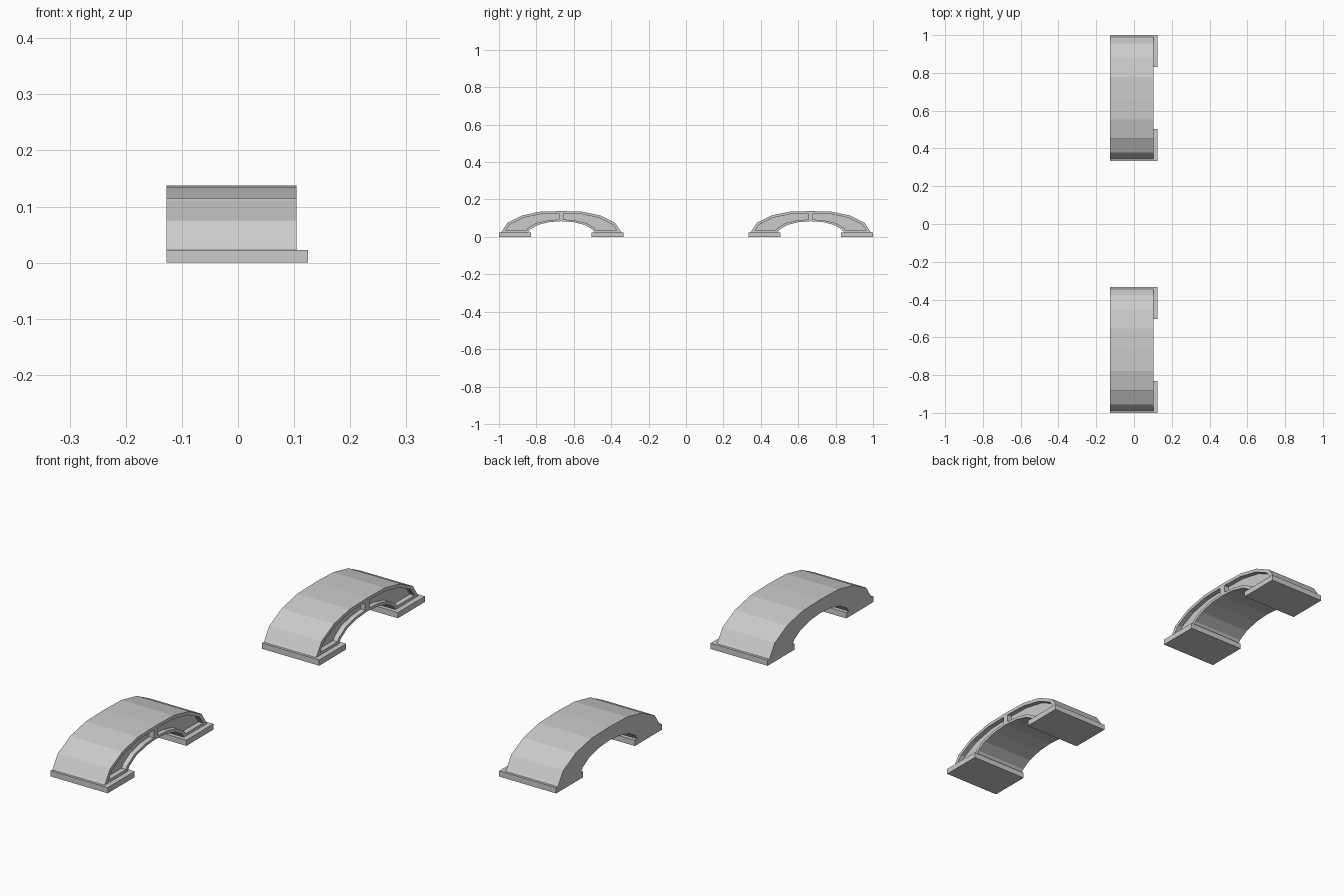
import bpy, bmesh

if "Cube" in bpy.data.objects:
    bpy.data.objects.remove(bpy.data.objects["Cube"])

X0, XR, X1, XP = -0.127, 0.084, 0.104, 0.125   # back, recess floor, front rim, plinth front
CY = 0.667                                      # centre of each arch along y
BASE = 0.023                                    # plinth height


def prism(name, profile, xa, xb, cy):
    """Extrude a (y, z) outline along x."""
    bm = bmesh.new()
    face = bm.faces.new([bm.verts.new((xa, cy + y, z)) for y, z in profile])
    new = bmesh.ops.extrude_face_region(bm, geom=[face])["geom"]
    bmesh.ops.translate(bm, vec=(xb - xa, 0, 0),
                        verts=[v for v in new if isinstance(v, bmesh.types.BMVert)])
    bmesh.ops.recalc_face_normals(bm, faces=bm.faces[:])
    me = bpy.data.meshes.new(name)
    bm.to_mesh(me)
    bm.free()
    ob = bpy.data.objects.new(name, me)
    bpy.context.collection.objects.link(ob)
    return ob


def rect(ya, yb, za, zb):
    return [(ya, za), (yb, za), (yb, zb), (ya, zb)]


def mirrored(half):
    """Full arch line from its half; the last point sits on the axis."""
    return half + [(-y, z) for y, z in reversed(half[:-1])]


# Arch lines from foot to crown
outer = mirrored([(0.323, BASE), (0.319, 0.028), (0.288, 0.075), (0.216, 0.111),
                  (0.212, 0.114), (0.1125, 0.135), (0, 0.138)])
outer_in = mirrored([(0.306, BASE), (0.302, 0.028), (0.274, 0.067), (0.207, 0.100),
                     (0.203, 0.102), (0.109, 0.122), (0, 0.125)])
inner = mirrored([(0.178, BASE), (0.166, 0.040), (0.125, 0.064), (0.065, 0.079), (0, 0.084)])
inner_in = mirrored([(0.193, BASE), (0.179, 0.047), (0.134, 0.074), (0.070, 0.089), (0, 0.094)])

for label, cy in (("near", -CY), ("far", CY)):
    # Main vault
    prism(f"{label}_arch_body", outer + inner[::-1], X0, XR, cy)
    # Raised rims around the recessed front panels
    prism(f"{label}_outer_rim", outer + outer_in[::-1], XR, X1, cy)
    prism(f"{label}_inner_rim", inner_in + inner[::-1], XR, X1, cy)
    # Keystone divider
    prism(f"{label}_keystone", rect(-0.013, 0.013, 0.09, 0.13), XR, X1, cy)
    for s, side in ((-1, "left"), (1, "right")):
        # Foot strip and plinth
        prism(f"{label}_{side}_foot_strip", rect(s * 0.187, s * 0.306, BASE, 0.034), XR, X1, cy)
        prism(f"{label}_{side}_plinth", rect(s * 0.163, s * 0.333, 0, BASE), X0, XP, cy)
